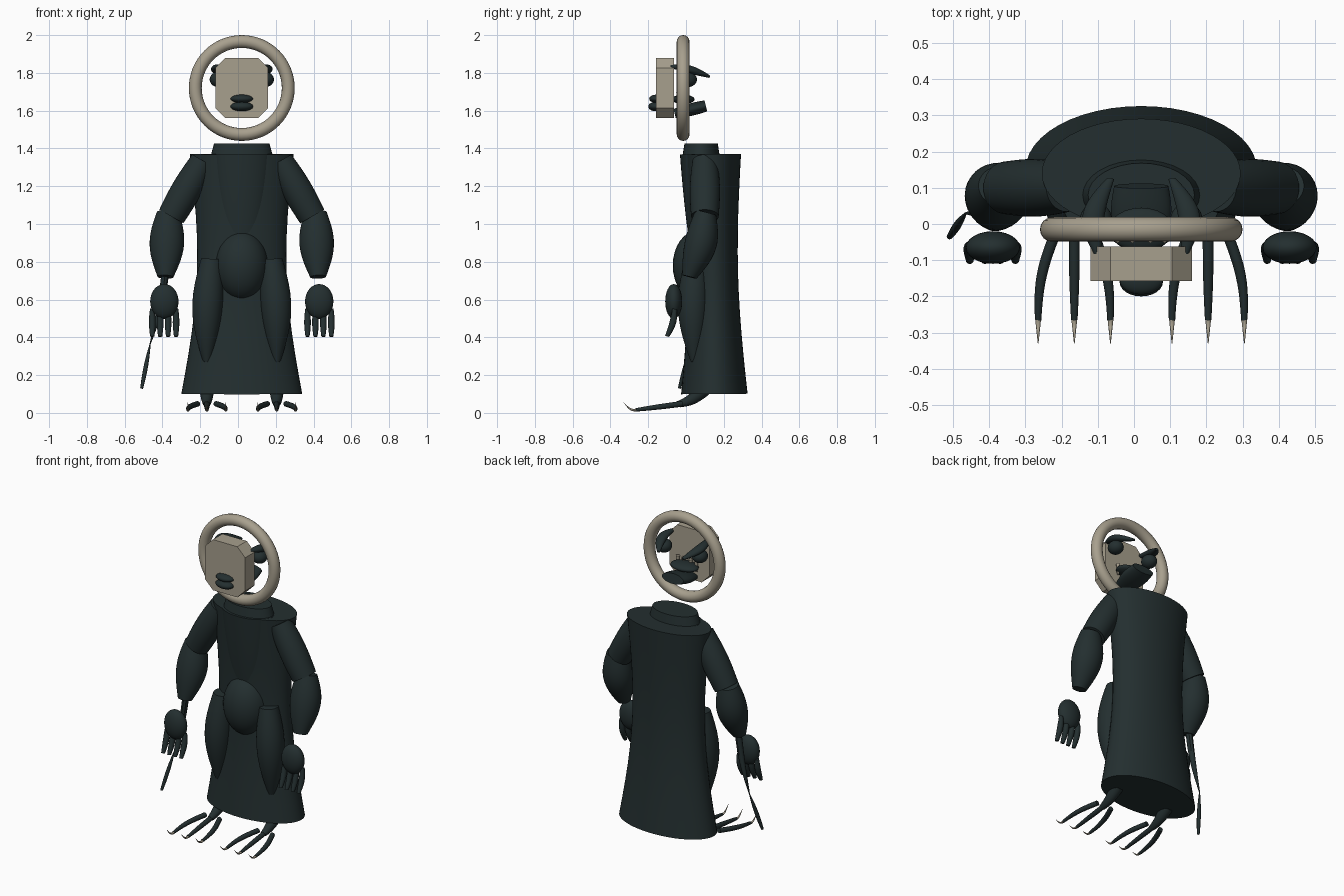
import bpy
import bmesh
import math
from mathutils import Vector, Matrix

default_cube = bpy.data.objects.get("Cube")
if default_cube:
    bpy.data.objects.remove(default_cube)

MIDLINE = 0.02


def make_material(name, colour):
    material = bpy.data.materials.new(name)
    material.use_nodes = True
    material.diffuse_color = colour
    shader = material.node_tree.nodes["Principled BSDF"]
    shader.inputs["Base Color"].default_value = colour
    return material


DARK = make_material("dark_teal", (0.017, 0.028, 0.029, 1))
BONE = make_material("bone", (0.39, 0.35, 0.27, 1))


def finish(name, bm, material, smooth_angle=math.pi / 4):
    """Turn a bmesh into a named, shaded and coloured object."""
    bmesh.ops.recalc_face_normals(bm, faces=bm.faces)
    mesh = bpy.data.meshes.new(name)
    bm.to_mesh(mesh)
    bm.free()
    mesh.materials.append(material)
    mesh.shade_smooth()
    mesh.set_sharp_from_angle(angle=smooth_angle)
    part = bpy.data.objects.new(name, mesh)
    bpy.context.collection.objects.link(part)


def limb(name, start, end, start_radius, end_radius, bulge=0, depth=1,
         sag=(0, 0, 0), material=DARK, sides=32, steps=12):
    """Capped tapering tube; bulge swells and sag bends its middle."""
    bm = bmesh.new()
    start, end, sag = Vector(start), Vector(end), Vector(sag)
    axis = (end - start).normalized()
    across = Vector((1, 0, 0))
    across = (across - axis * across.dot(axis)).normalized()
    along = axis.cross(across)
    rings = []
    for step in range(steps + 1):
        t = step / steps
        swell = math.sin(math.pi * t)
        centre = start.lerp(end, t) + sag * swell
        radius = start_radius + (end_radius - start_radius) * t + bulge * swell
        ring = []
        for side in range(sides):
            angle = math.tau * side / sides
            offset = across * math.cos(angle) + along * (depth * math.sin(angle))
            ring.append(bm.verts.new(centre + offset * radius))
        rings.append(ring)
    for lower, upper in zip(rings, rings[1:]):
        for side in range(sides):
            bm.faces.new((lower[side - 1], lower[side], upper[side], upper[side - 1]))
    bm.faces.new(rings[0])
    bm.faces.new(rings[-1])
    finish(name, bm, material)


def ball(name, centre, radii):
    bm = bmesh.new()
    bmesh.ops.create_uvsphere(bm, u_segments=24, v_segments=16, radius=1)
    bm.transform(Matrix.Translation(centre) @ Matrix.Diagonal((*radii, 1)))
    finish(name, bm, DARK)


# Cloak, torso and collar
limb("cloak", (MIDLINE, 0.15, 0.1), (MIDLINE, 0.14, 1.37), 0.32, 0.275,
     bulge=-0.06, depth=0.55, sides=48)
limb("torso", (MIDLINE, 0.08, 0.8), (MIDLINE, 0.07, 1.37), 0.08, 0.17,
     bulge=0.01, depth=0.6)
limb("collar", (MIDLINE, 0.08, 1.34), (MIDLINE, 0.08, 1.425), 0.17, 0.147, depth=0.6)
ball("pelvis", (MIDLINE, 0.06, 0.78), (0.14, 0.13, 0.185))

# Halo ring around the head
bpy.ops.mesh.primitive_torus_add(
    major_radius=0.246, minor_radius=0.034, major_segments=64, minor_segments=16,
    location=(MIDLINE, -0.015, 1.72), rotation=(math.pi / 2, 0, 0))
halo = bpy.context.object
halo.name = "halo_ring"
halo.data.materials.append(BONE)
halo.data.shade_smooth()

# Face plate: a box with its four upright-view corners bevelled
bm = bmesh.new()
bmesh.ops.create_cube(bm, size=1)
bm.transform(Matrix.Translation((MIDLINE, -0.11, 1.72)) @ Matrix.Diagonal((0.28, 0.095, 0.32, 1)))
corners = [edge for edge in bm.edges
           if edge.verts[0].co.x == edge.verts[1].co.x
           and edge.verts[0].co.z == edge.verts[1].co.z]
bmesh.ops.bevel(bm, geom=corners, offset=0.055, segments=1, affect="EDGES")
finish("face_plate", bm, BONE, smooth_angle=0.1)

# Lips in front of the plate and jaws behind it
ball("upper_lip", (MIDLINE, -0.155, 1.663), (0.06, 0.04, 0.022))
ball("lower_lip", (MIDLINE, -0.16, 1.622), (0.06, 0.04, 0.025))
ball("upper_jaw", (MIDLINE, -0.015, 1.66), (0.09, 0.06, 0.025))
limb("lower_jaw", (MIDLINE, -0.06, 1.585), (MIDLINE, 0.105, 1.625), 0.06, 0.075,
     bulge=0.015, depth=0.4)

for label, sign in (("left", 1), ("right", -1)):
    def place(x, y, z):
        return (MIDLINE + sign * x, y, z)

    # Eye, brow and teeth
    ball(label + "_eye", place(0.125, 0.01, 1.765), (0.045, 0.048, 0.04))
    limb(label + "_brow", place(0.12, -0.085, 1.835), place(0.085, 0.125, 1.78),
         0.01, 0.01, bulge=0.02, depth=0.7, sag=(sign * 0.03, 0, 0.01))
    for tooth in range(2):
        x = 0.025 + 0.04 * tooth
        limb(f"{label}_tooth_{tooth}", place(x, -0.04, 1.7), place(x, -0.04, 1.63),
             0.012, 0.005, material=BONE, sides=8, steps=1)

    # Arm
    limb(label + "_upper_arm", place(0.205, 0.1, 1.335), place(0.373, 0.1, 1.04),
         0.066, 0.073, bulge=0.01)
    limb(label + "_forearm", place(0.39, 0.105, 1.06), place(0.404, 0.018, 0.72),
         0.06, 0.042, bulge=0.04, depth=0.93, sag=(0, 0.015, 0))

    # Hand and fingers
    ball(label + "_palm", place(0.41, -0.065, 0.59), (0.075, 0.045, 0.092))
    for finger in range(4):
        x = 0.348 + 0.042 * finger
        limb(f"{label}_finger_{finger}", place(x, -0.06, 0.55), place(x, -0.1, 0.405),
             0.012, 0.011, bulge=0.006, sag=(0, 0.01, 0), sides=12)

    # Thigh tapering to a rounded tip
    limb(label + "_thigh", place(0.16, 0.05, 0.815), place(0.185, 0.045, 0.27),
         0.055, 0.02, bulge=0.042, sag=(sign * 0.01, -0.01, 0))

    # Foot with three clawed toes
    limb(label + "_ankle", place(0.185, 0.1, 0.13), place(0.185, -0.04, 0.045),
         0.04, 0.018, sag=(0, 0, -0.015))
    for toe in (-1, 0, 1):
        root = 0.185 + 0.05 * toe
        tip = 0.185 + 0.1 * toe
        limb(f"{label}_toe_{toe + 2}", place(root, -0.02, 0.048), place(tip, -0.265, 0.016),
             0.015, 0.009, bulge=0.002, sag=(sign * toe * 0.015, 0, 0), sides=12)
        limb(f"{label}_claw_{toe + 2}", place(tip, -0.255, 0.016), place(tip, -0.33, 0.055),
             0.009, 0.001, sag=(0, 0, -0.016), material=BONE, sides=8)

# Strap hanging from the right wrist, pinched where it twists
pinch = (-0.465, 0.03, 0.365)
limb("strap_upper", (-0.385, 0.03, 0.74), pinch, 0.02, 0.003, bulge=0.005,
     sag=(0.01, 0, 0), sides=8)
limb("strap_tip", pinch, (-0.51, -0.035, 0.13), 0.003, 0.008, bulge=0.006, sides=8)
